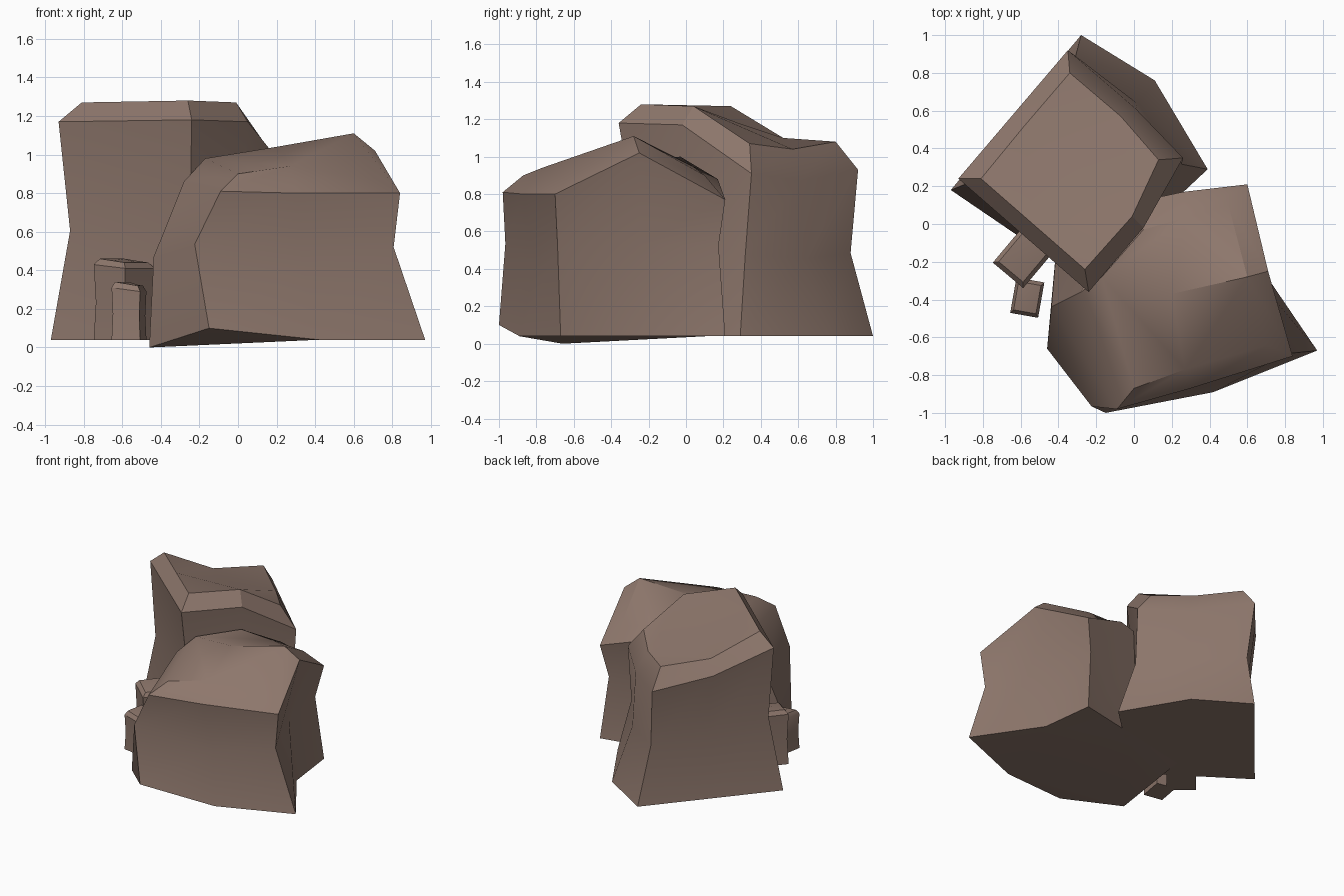
import bpy, bmesh, math
from mathutils import Vector

cube = bpy.data.objects.get("Cube")
if cube:
    bpy.data.objects.remove(cube, do_unlink=True)

# Single stone colour
stone = bpy.data.materials.new("brown_stone")
stone.use_nodes = True
COLOR = (0.27, 0.185, 0.15, 1)
stone.diffuse_color = COLOR
bsdf = stone.node_tree.nodes["Principled BSDF"]
bsdf.inputs["Base Color"].default_value = COLOR
bsdf.inputs["Roughness"].default_value = 0.9


def outline(corners, mids=None):
    """Closed ring of four corners, with a mid point on every side."""
    corners = [Vector(c) for c in corners]
    ring = []
    for i, c in enumerate(corners):
        ring.append(c)
        mid = (c + corners[(i + 1) % 4]) / 2
        ring.append(Vector(mids[i]) if mids and i in mids else mid)
    return ring


def centre_of(ring):
    return sum(ring, Vector()) / len(ring)


def waist_between(low, high, pinch, nudges=None):
    """Ring halfway up, drawn in towards the middle of the rock."""
    ring = [(a + b) / 2 for a, b in zip(low, high)]
    mid = centre_of(ring)
    for i, p in enumerate(ring):
        p.x = mid.x + (p.x - mid.x) * pinch
        p.y = mid.y + (p.y - mid.y) * pinch
        if nudges and i in nudges:
            p += Vector(nudges[i])
    return ring


def build_rock(name, rings, crown):
    """Loft the rings and close both ends with four quads each."""
    bm = bmesh.new()
    loops = [[bm.verts.new(p) for p in ring] for ring in rings]
    for low, high in zip(loops, loops[1:]):
        for i in range(8):
            j = (i + 1) % 8
            bm.faces.new((low[i], low[j], high[j], high[i]))
    floor = centre_of(rings[0])
    for loop, middle in ((loops[0], floor), (loops[-1], Vector(crown))):
        hub = bm.verts.new(middle)
        for i in range(0, 8, 2):
            bm.faces.new((loop[i - 1], loop[i], loop[i + 1], hub))
    bmesh.ops.recalc_face_normals(bm, faces=bm.faces)
    mesh = bpy.data.meshes.new(name)
    bm.to_mesh(mesh)
    bm.free()
    mesh.materials.append(stone)
    obj = bpy.data.objects.new(name, mesh)
    bpy.context.collection.objects.link(obj)
    bpy.ops.object.select_all(action='DESELECT')
    obj.select_set(True)
    bpy.context.view_layer.objects.active = obj
    bpy.ops.object.shade_smooth_by_angle(angle=math.radians(30))
    return obj


# Tall rock at the back: corners run left, front, right, back
base = outline([(-.97, .18, .04), (-.25, -.31, .04), (.39, .29, .04), (-.28, 1, .04)],
               {2: (.11, .76, .04)})
shoulder = outline([(-.93, .24, 1.17), (-.24, -.36, 1.18), (.26, .35, .91), (-.35, .92, .93)],
                   {1: (.05, -.02, 1.17), 2: (.01, .61, .87), 3: (-.64, .58, 1)})
top = outline([(-.81, .24, 1.27), (-.26, -.24, 1.28), (.13, .34, 1.07), (-.34, .8, 1.08)],
              {1: (-.01, .04, 1.27), 2: (-.07, .57, 1.04), 3: (-.58, .52, 1.1)})
build_rock("tall_rock", [base, waist_between(base, shoulder, .88), shoulder, top],
           (-.3, .28, 1.18))

# Broad rock at the front: corners run front, right, back, left
base = outline([(-.15, -1, .1), (.97, -.67, .04), (.6, .21, .04), (-.4, 0, .04)],
               {0: (.42, -.89, .04), 1: (.65, -.2, .04), 3: (-.46, -.66, 0)})
shoulder = outline([(-.09, -.98, .81), (.84, -.7, .8), (.6, .21, .77), (-.07, .1, .85)],
                   {0: (.3, -.87, .8), 1: (.71, -.25, 1.02), 2: (.26, .17, .88), 3: (-.28, -.36, .86)})
top = outline([(0, -.87, .9), (.71, -.64, .87), (.5, .1, .9), (.05, -.03, 1)],
              {0: (.27, -.77, .94), 1: (.6, -.28, 1.11), 3: (-.17, -.28, .98)})
waist = waist_between(base, shoulder, .85, {0: (-.16, -.07, .08), 2: (0, -.05, .1),
                                            4: (0, .05, .12), 7: (-.16, .05, .04)})
build_rock("broad_rock", [base, waist, shoulder, top], (.2, -.37, 1.04))


# Two pebbles leaning on the big rocks
def pebble(name, x, y, width, depth, height, turn):
    def ring(scale, z, tilt=0):
        points = []
        for sx, sy in ((-1, -1), (1, -1), (1, 1), (-1, 1)):
            offset = Vector((sx * width, sy * depth, 0)) * scale / 2
            offset.rotate(turn_matrix)
            points.append(Vector((x, y, z + sx * tilt)) + offset)
        return outline(points)
    turn_matrix = Vector((1, 0)).to_3d().rotation_difference(
        Vector((math.cos(turn), math.sin(turn), 0))).to_matrix()
    low, high = ring(1, .04), ring(1, height - .03, -.01)
    cap = ring(.8, height, -.01)
    build_rock(name, [low, waist_between(low, high, .93), high, cap],
               (x, y, height + .01))


pebble("upper_pebble", -.59, -.18, .21, .24, .45, math.radians(-40))
pebble("lower_pebble", -.565, -.39, .15, .19, .33, math.radians(-10))
